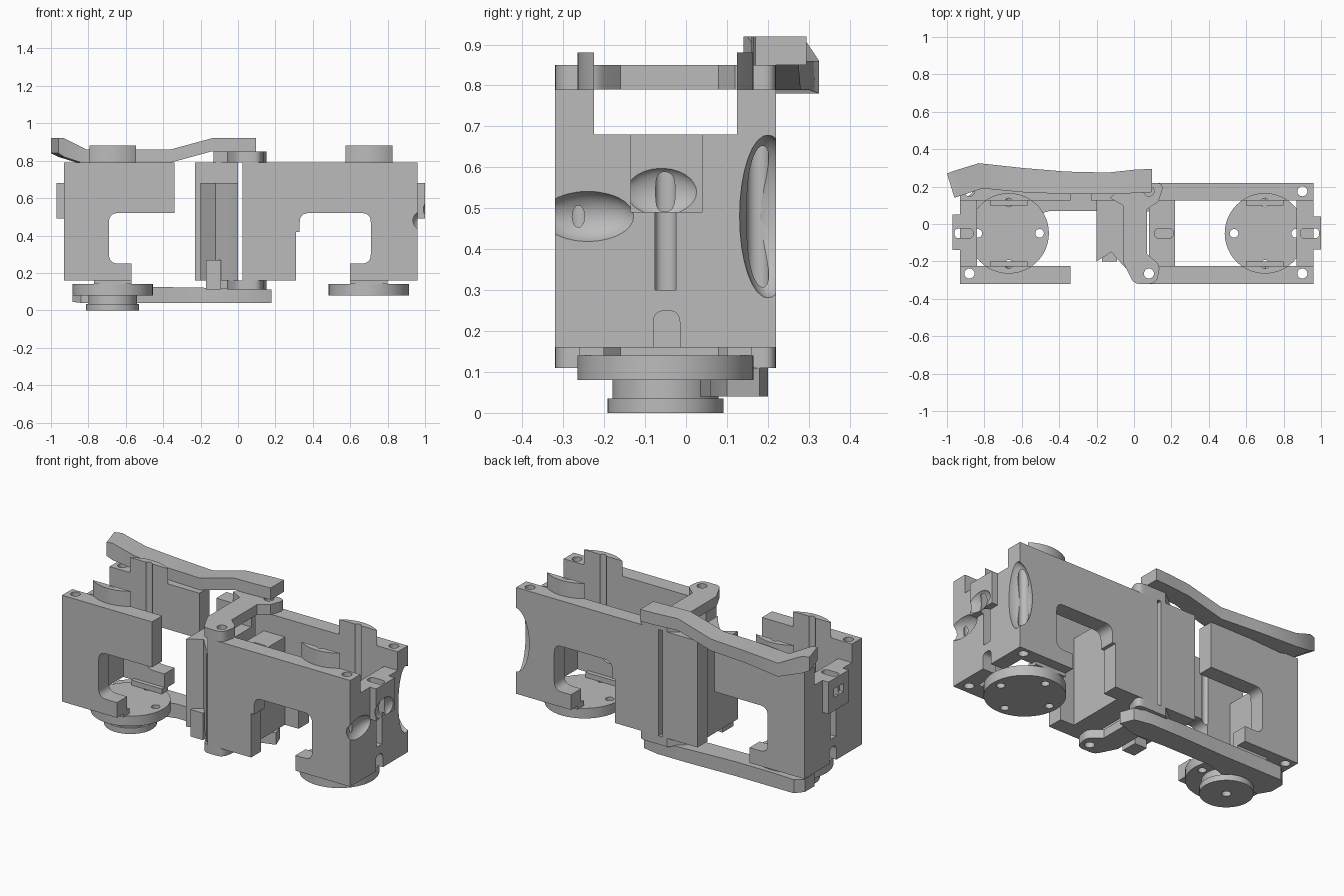
import bpy, bmesh, math
from mathutils import Vector

old = bpy.data.objects.get("Cube")
if old:
    bpy.data.objects.remove(old)

grey = bpy.data.materials.new("plain grey")
grey.use_nodes = True
grey.diffuse_color = (0.5, 0.5, 0.5, 1)
grey.node_tree.nodes["Principled BSDF"].inputs["Base Color"].default_value = (0.5, 0.5, 0.5, 1)
CY = -0.05          # axis of the joints in y
FRONT, BACK = (-0.32, -0.225), (0.125, 0.22)


def finish(name, bm):
    bmesh.ops.recalc_face_normals(bm, faces=bm.faces)
    mesh = bpy.data.meshes.new(name)
    bm.to_mesh(mesh)
    bm.free()
    ob = bpy.data.objects.new(name, mesh)
    bpy.context.collection.objects.link(ob)
    mesh.materials.append(grey)
    return ob


def rounded(points):
    """Replace corners that carry a third value (radius) by a short curve."""
    out = []
    for i, p in enumerate(points):
        c = Vector(p[:2])
        if len(p) < 3:
            out.append(c)
            continue
        a = c + (Vector(points[i - 1][:2]) - c).normalized() * p[2]
        b = c + (Vector(points[(i + 1) % len(points)][:2]) - c).normalized() * p[2]
        for k in range(7):
            t = k / 6
            out.append(a * (1 - t) ** 2 + c * 2 * t * (1 - t) + b * t * t)
    return out


def extrude(name, points, lo, hi, axis="z"):
    bm = bmesh.new()
    place = (lambda p: (p.x, p.y, lo)) if axis == "z" else (lambda p: (p.x, lo, p.y))
    face = bm.faces.new([bm.verts.new(place(p)) for p in rounded(points)])
    new = bmesh.ops.extrude_face_region(bm, geom=[face])["geom"]
    d = Vector((0, 0, hi - lo)) if axis == "z" else Vector((0, hi - lo, 0))
    bmesh.ops.translate(bm, vec=d, verts=[v for v in new if isinstance(v, bmesh.types.BMVert)])
    return finish(name, bm)


def box(name, x, y, z):
    return extrude(name, [(x[0], y[0]), (x[1], y[0]), (x[1], y[1]), (x[0], y[1])], *z)


def cylinder(name, x, y, r, lo, hi, n=48):
    ring = [(x + r * math.cos(math.tau * k / n), y + r * math.sin(math.tau * k / n)) for k in range(n)]
    return extrude(name, ring, lo, hi)


def ellipsoid(name, centre, size):
    bm = bmesh.new()
    bmesh.ops.create_uvsphere(bm, u_segments=24, v_segments=16, radius=1)
    bmesh.ops.scale(bm, vec=size, verts=bm.verts)
    bmesh.ops.translate(bm, vec=centre, verts=bm.verts)
    return finish(name, bm)


def loft(name, stations):
    """Bar of four-sided sections: x at low y, x at high y, y range, z range."""
    bm = bmesh.new()
    rings = [[bm.verts.new(c) for c in ((xa, y0, z0), (xb, y1, z0), (xb, y1, z1), (xa, y0, z1))]
             for xa, xb, y0, y1, z0, z1 in stations]
    for a, b in zip(rings, rings[1:]):
        for k in range(4):
            bm.faces.new((a[k], a[(k + 1) % 4], b[(k + 1) % 4], b[k]))
    bm.faces.new(rings[0])
    bm.faces.new(rings[-1])
    return finish(name, bm)


def cut(objects, cutters):
    for ob in objects:
        for c in cutters:
            m = ob.modifiers.new("cut", "BOOLEAN")
            m.operation, m.solver, m.object = "DIFFERENCE", "EXACT", c
        bpy.context.view_layer.update()
        mesh = bpy.data.meshes.new_from_object(ob.evaluated_get(bpy.context.evaluated_depsgraph_get()))
        ob.modifiers.clear()
        ob.data = mesh
    for c in cutters:
        bpy.data.objects.remove(c)


def hole(x, y, r=0.027, lo=-0.1, hi=1.0):
    return cylinder("cutter", x, y, r, lo, hi, 24)


def slot(x, y):
    return extrude("cutter", [(x - .05, y - .026, .025), (x + .05, y - .026, .025),
                              (x + .05, y + .026, .025), (x - .05, y + .026, .025)], 0.3, 0.9)


# Side walls of both frames, with their stepped windows
long_wall = [(.025, .16), (.31, .16), (.31, .42), (.33, .42), (.33, .52, .05), (.71, .52, .05),
             (.71, .25, .05), (.60, .25), (.60, .16), (.96, .16), (.96, .79), (.025, .79)]
short_wall = [(-.93, .16), (-.57, .16), (-.57, .25), (-.69, .25, .05), (-.69, .52, .05),
              (-.34, .52), (-.34, .79), (-.93, .79)]
long_walls, short_walls = [], []
for side, span in (("front", FRONT), ("back", BACK)):
    long_walls.append(extrude("long_frame_%s_wall" % side, long_wall, *span, axis="y"))
    short_walls.append(extrude("short_frame_%s_wall" % side, short_wall, *span, axis="y"))

# End walls, bosses and the cross wall inside the long frame
inner = (FRONT[1], BACK[0])
long_end = box("long_frame_end_wall", (.87, .96), inner, (.16, .68))
short_end = box("short_frame_end_wall", (-.93, -.84), inner, (.16, .68))
long_boss = box("long_frame_boss", (.96, 1.0), (-.135, .04), (.49, .68))
short_boss = box("short_frame_boss", (-.97, -.93), (-.14, .05), (.49, .68))
cross = box("cross_wall", (.08, .22), inner, (.16, .68))
cut([cross], [slot(.16, CY)])

# Round joint plates below, and the curved lugs above the walls
a0 = math.acos(0.175 / 0.215)
lugs, plates = {}, {}
for name, cx in (("long", .70), ("short", -.67)):
    plates[name] = cylinder(name + "_joint_plate", cx, CY, .215, .08, .14)
    box(name + "_joint_front_foot", (cx - .1, cx + .1), (-.26, -.2), (.14, .17))
    box(name + "_joint_back_foot", (cx - .1, cx + .1), (.1, .16), (.14, .17))
    lugs[name] = []
    for side, s in (("front", -1), ("back", 1)):
        arc = [(cx + .215 * math.sin(a), CY + s * .215 * math.cos(a))
               for a in (a0 * (k / 10 - 1) for k in range(21))]
        lugs[name].append(extrude("%s_%s_lug" % (name, side), arc, .79, .88))
    ring = [hole(cx + .165 * dx, CY + .165 * dy, .023)
            for dx, dy in ((1, 0), (-1, 0), (0, 1), (0, -1))]
    cut([plates[name]], ring)

# Vertical grooves in walls and lugs, corner screw holes
for cx, ends, walls, name in ((.70, (.9, .08), long_walls, "long"),
                              (-.67, (-.88,), short_walls, "short")):
    holes = [hole(cx, CY + s * .165, .023, .5, 1) for s in (-1, 1)]
    holes += [hole(x, y) for x in ends for y in (-.265, .175)]
    cut(walls + lugs[name], holes)

# Worn and scooped outer corner of the long frame
cut([long_walls[1], long_end], [ellipsoid("cutter", (.97, .2, .48), (.1, .07, .2))])
cut([long_walls[0], long_end], [ellipsoid("cutter", (.98, -.24, .48), (.06, .12, .065))])
cut([long_boss], [ellipsoid("cutter", (1.01, -.06, .54), (.035, .09, .06))])
cut([short_boss], [box("cutter", (-1, -.945), (-.09, 0), (.57, .62))])

# Keyhole openings and vertical slots in the end walls
for wall, boss, x in ((long_end, long_boss, .94), (short_end, short_boss, -.91)):
    key = [(-.08, .1), (-.015, .1), (-.015, .25, .03), (-.08, .25, .03)]
    keyhole = extrude("cutter", key, -.2, .2)
    for v in keyhole.data.vertices:
        px, py, pz = v.co
        v.co = (x + pz, px, py)
    cut([wall, boss], [slot(x, CY), keyhole])

# Centre hinge block with its notched front and rear wall
extrude("hinge_block", [(-.2, .13), (-.2, -.2), (-.12, -.15), (-.06, -.22), (-.04, -.24),
                        (0, -.3), (0, .13)], .16, .68)
box("hinge_rear_wall", (-.23, 0), BACK, (.16, .79))
box("hinge_foot", (-.17, -.09), (-.2, -.1), (.11, .27))

# Hinge straps above and below
strap = [(0, -.32, .03), (.12, -.32, .04), (.14, -.22, .03), (.07, -.16), (.07, .08), (.13, .12),
         (.165, .22, .05), (-.03, .22), (-.13, .14), (-.06, .1), (-.06, -.2)]
straps = [extrude("top_strap", strap, .79, .85), extrude("bottom_strap", strap, .11, .16)]
cut(straps, [hole(.08, -.265), hole(.08, .175)])

# Bent arms above and below
loft("upper_arm", [(-.96, -1.0, .14, .27, .84, .92), (-.93, -.96, .15, .285, .82, .92),
                   (-.81, -.83, .19, .325, .78, .86), (-.6, -.6, .17, .3, .79, .86),
                   (-.36, -.36, .16, .28, .79, .86), (-.14, -.14, .16, .275, .85, .92),
                   (0, 0, .165, .29, .85, .92), (.095, .095, .17, .295, .85, .92)])
loft("lower_arm", [(.18, .15, .1, .18, .04, .11), (.05, .05, .06, .2, .04, .115),
                   (-.14, -.14, .07, .2, .04, .12), (-.45, -.45, .07, .19, .04, .125),
                   (-.7, -.7, .0, .19, .04, .125), (-.84, -.84, .0, .19, .04, .12),
                   (-.885, -.885, .06, .15, .045, .12)])

# Small round foot under the short frame
foot = [cylinder("foot_disc", -.67, CY, .142, 0, .035),
        cylinder("foot_neck", -.67, CY, .13, .035, .08)]
cut(foot, [hole(-.67, CY, .025, -.1, .06)])

# Smooth the round parts, keep edges crisp
for ob in bpy.context.scene.objects:
    if ob.type == "MESH":
        ob.select_set(True)
        bpy.context.view_layer.objects.active = ob
bpy.ops.object.shade_smooth_by_angle(angle=math.radians(30))
